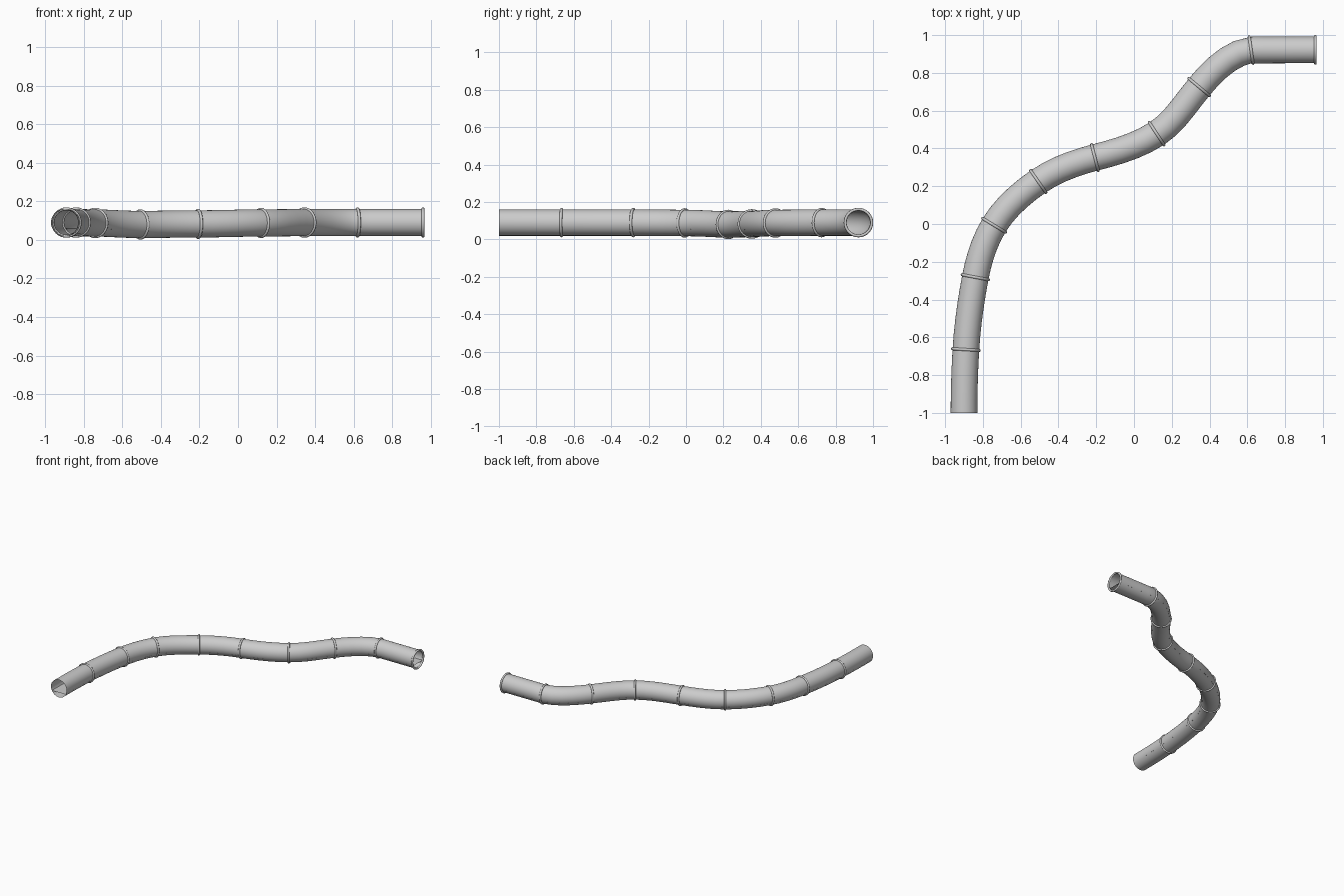
import bpy, bmesh, math
from mathutils import Vector

if "Cube" in bpy.data.objects:
    bpy.data.objects.remove(bpy.data.objects["Cube"])

R = 0.0705        # tube radius
RING = 0.0078     # clamp ring thickness radius
STEPS, SIDES = 5, 32

# joints along the path: x, y, z, direction x, direction y
joints = [(-0.90, -1.00, 0.090, 0.0, 1.0),
          (-0.89, -0.665, 0.090, 0.06, 1.0),
          (-0.84, -0.282, 0.090, 0.19, 1.0),
          (-0.741, -0.007, 0.088, 0.52, 0.85),
          (-0.507, 0.225, 0.080, 0.82, 0.57),
          (-0.207, 0.352, 0.083, 0.96, 0.25),
          (0.12, 0.478, 0.088, 0.84, 0.55),
          (0.345, 0.725, 0.090, 0.64, 0.77),
          (0.62, 0.921, 0.090, 0.98, 0.14),
          (0.96, 0.922, 0.090, 1.0, 0.0)]
pts = [Vector(j[:3]) for j in joints]
dirs = [Vector((j[3], j[4], 0)).normalized() for j in joints]


def path():
    out = []
    for i in range(len(pts) - 1):
        p, q = pts[i], pts[i + 1]
        length = (q - p).length
        a, b = dirs[i] * length, dirs[i + 1] * length
        if i == len(pts) - 2:
            a, b = (q - p), (q - p)
        for k in range(STEPS + (i == len(pts) - 2)):
            t = k / STEPS
            pos = (p * (2*t**3 - 3*t*t + 1) + a * (t**3 - 2*t*t + t)
                   + q * (3*t*t - 2*t**3) + b * (t**3 - t*t))
            tan = (p * (6*t*t - 6*t) + a * (3*t*t - 4*t + 1)
                   + q * (6*t - 6*t*t) + b * (3*t*t - 2*t))
            out.append((pos, tan.normalized()))
    return out


def sweep(name, section, closed):
    """Sweep a (sideways, up) section along the path."""
    bm = bmesh.new()
    rows = []
    for pos, tan in path():
        side = Vector((tan.y, -tan.x, 0)).normalized()
        rows.append([bm.verts.new(pos + side * u + Vector((0, 0, v))) for u, v in section])
    n = len(section)
    for r, s in zip(rows, rows[1:]):
        for i in range(n if closed else n - 1):
            j = (i + 1) % n
            bm.faces.new((r[i], r[j], s[j], s[i]))
    if closed:
        bmesh.ops.recalc_face_normals(bm, faces=bm.faces)
    mesh = bpy.data.meshes.new(name)
    bm.to_mesh(mesh)
    bm.free()
    ob = bpy.data.objects.new(name, mesh)
    bpy.context.collection.objects.link(ob)
    mesh.shade_smooth()
    return ob


# open tunnel tube
circle = [(R * math.cos(2 * math.pi * i / SIDES), R * math.sin(2 * math.pi * i / SIDES))
          for i in range(SIDES)]
sweep("tunnel_tube", circle, True)

# flat walkway inside the tube
half = math.sqrt(R * R - 0.032 ** 2)
sweep("tunnel_floor", [(half, -0.032), (-half, -0.032)], False)

# clamp rings at every joint except the open start
for i in range(1, len(pts)):
    bpy.ops.mesh.primitive_torus_add(major_radius=R + 0.0005, minor_radius=RING,
                                     major_segments=SIDES, minor_segments=10, location=pts[i])
    ring = bpy.context.object
    ring.name = f"joint_ring_{i}"
    ring.rotation_euler = dirs[i].to_track_quat('Z', 'Y').to_euler()
    bpy.ops.object.shade_smooth()
